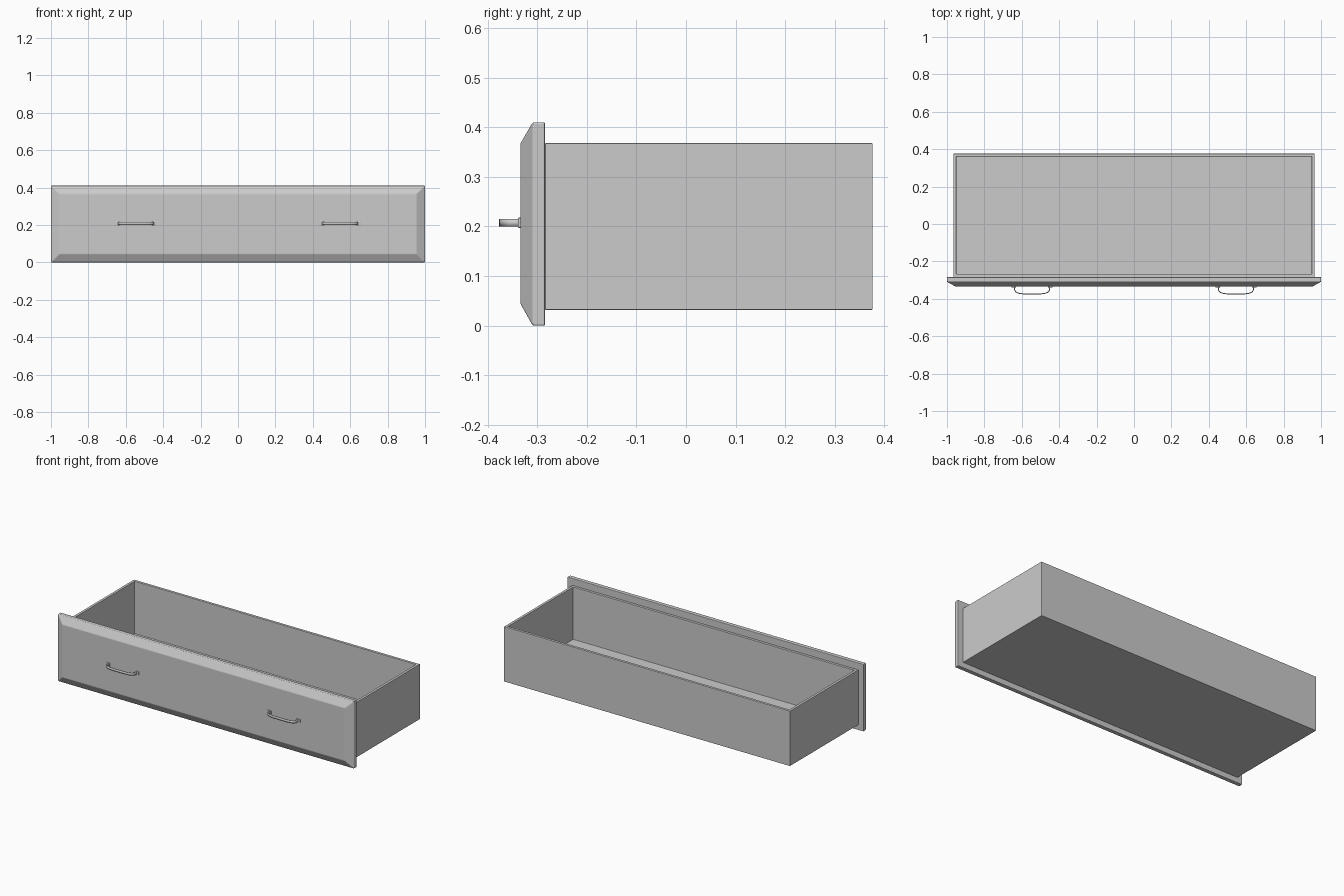
import bpy, bmesh
from math import sin, cos, pi, copysign, radians

if "Cube" in bpy.data.objects:
    bpy.data.objects.remove(bpy.data.objects["Cube"])


def make_object(name, bm, bevel=0.0, thickness=0.0, offset=-1.0):
    bmesh.ops.recalc_face_normals(bm, faces=bm.faces)
    mesh = bpy.data.meshes.new(name)
    bm.to_mesh(mesh)
    bm.free()
    ob = bpy.data.objects.new(name, mesh)
    bpy.context.collection.objects.link(ob)
    if thickness:
        s = ob.modifiers.new("Thickness", 'SOLIDIFY')
        s.thickness, s.offset, s.use_even_offset = thickness, offset, True
    if bevel:
        b = ob.modifiers.new("Soft edges", 'BEVEL')
        b.width, b.segments, b.limit_method = bevel, 2, 'ANGLE'
        b.angle_limit = radians(25)
    return ob


def smooth(ob):
    bpy.ops.object.select_all(action='DESELECT')
    ob.select_set(True)
    bpy.context.view_layer.objects.active = ob
    bpy.ops.object.shade_smooth_by_angle(angle=radians(30))


def rect_loft(sections, cap_start=True, cap_end=True):
    """Loft rectangles given as (y, half width, z low, z high)."""
    bm = bmesh.new()
    rings = [[bm.verts.new((x, y, z)) for x, z in
              ((-w, lo), (w, lo), (w, hi), (-w, hi))] for y, w, lo, hi in sections]
    for a, b in zip(rings, rings[1:]):
        for i in range(4):
            j = (i + 1) % 4
            bm.faces.new((a[i], a[j], b[j], b[i]))
    bm.faces.new(rings[0])
    bm.faces.new(rings[-1])
    return bm


# Front panel with a sloped border
make_object("drawer_front", rect_loft([
    (-0.284, 1.0, 0.0, 0.41),
    (-0.309, 1.0, 0.0, 0.41),
    (-0.334, 0.955, 0.045, 0.367)]), bevel=0.003)

# Open-topped box
bm = rect_loft([(-0.284, 0.966, 0.032, 0.368), (0.376, 0.966, 0.032, 0.368)])
bmesh.ops.recalc_face_normals(bm, faces=bm.faces)
top = [f for f in bm.faces if f.normal.z > 0.9]
bmesh.ops.delete(bm, geom=top, context='FACES_ONLY')
make_object("drawer_box", bm, bevel=0.0015, thickness=0.016)

# Two bowed flat handles, each with a pair of mounting feet
HANDLE_Z = 0.2075
for side, label in ((-1, "left"), (1, "right")):
    cx = side * 0.545
    bm = bmesh.new()
    pairs = []
    steps = 40
    for i in range(steps + 1):
        t = pi * i / steps
        c, s = cos(t), max(sin(t), 0.0)
        x = cx + 0.094 * copysign(abs(c) ** 0.5, c)
        y = -0.332 - 0.042 * (s ** 0.5 if 0 < i < steps else 0)
        pairs.append([bm.verts.new((x, y, HANDLE_Z + dz)) for dz in (-0.0075, 0.0075)])
    for a, b in zip(pairs, pairs[1:]):
        bm.faces.new((a[0], b[0], b[1], a[1]))
    smooth(make_object(f"handle_{label}", bm, thickness=0.005, offset=0.0))

    for end, part in ((-1, "outer"), (1, "inner")):
        bm = bmesh.new()
        bmesh.ops.create_cube(bm, size=1)
        bmesh.ops.scale(bm, verts=bm.verts, vec=(0.024, 0.008, 0.021))
        bmesh.ops.translate(bm, verts=bm.verts,
                            vec=(cx + end * side * -0.098, -0.335, HANDLE_Z))
        make_object(f"handle_foot_{label}_{part}", bm, bevel=0.002)
